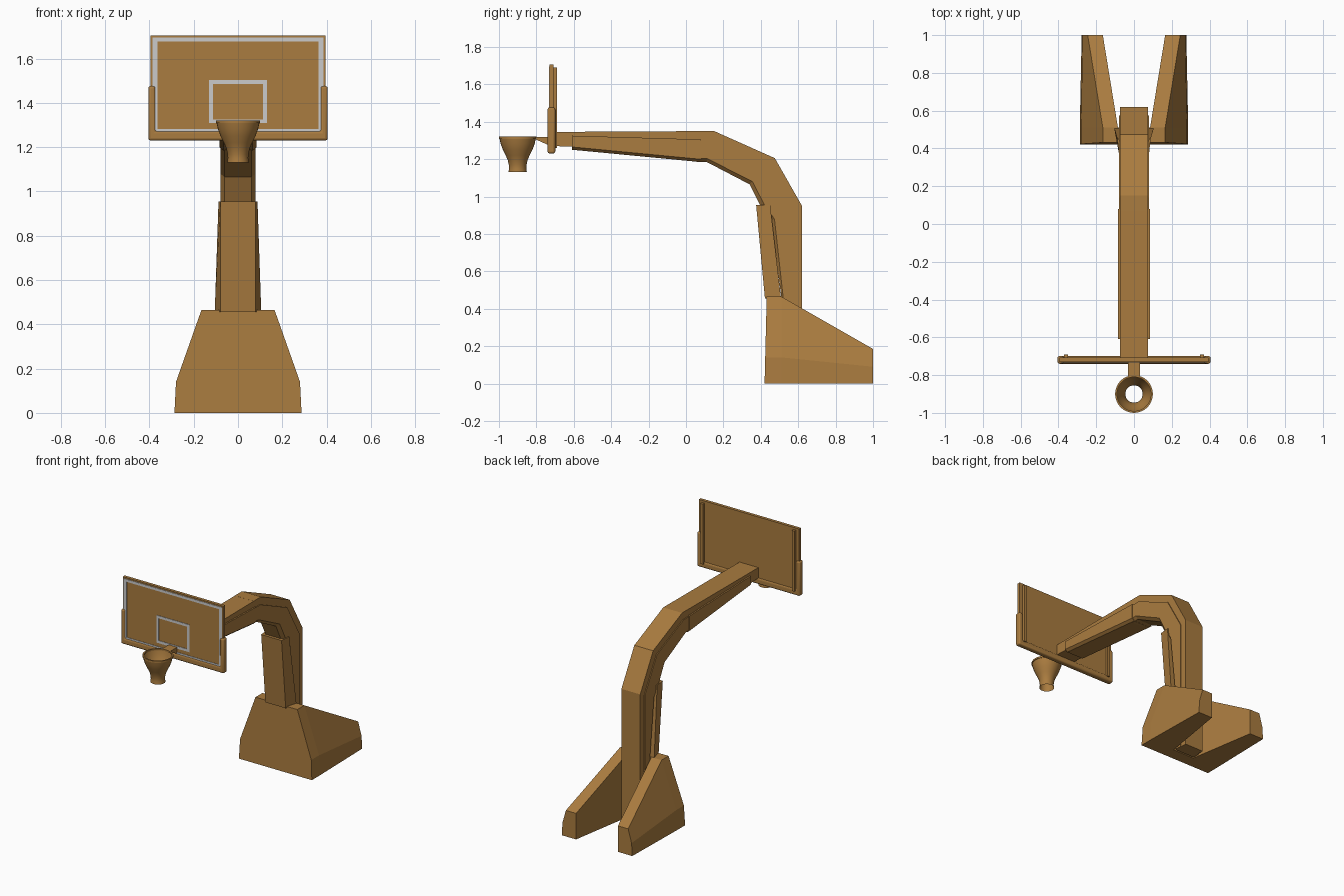
import bpy, bmesh
from math import sin, cos, tau

if "Cube" in bpy.data.objects:
    bpy.data.objects.remove(bpy.data.objects["Cube"])


def material(name, rgb):
    m = bpy.data.materials.new(name)
    m.diffuse_color = (*rgb, 1)
    m.use_nodes = True
    m.node_tree.nodes["Principled BSDF"].inputs["Base Color"].default_value = m.diffuse_color
    return m


BROWN = material("brown", (0.40, 0.20, 0.05))
WHITE = material("line_grey", (0.55, 0.55, 0.55))


def loft(name, rings, mat=BROWN, caps=True):
    """Skin closed rings of (x, y, z) points in order."""
    bm = bmesh.new()
    vs = [[bm.verts.new(p) for p in r] for r in rings]
    n = len(rings[0])
    for a, b in zip(vs, vs[1:]):
        for i in range(n):
            j = (i + 1) % n
            bm.faces.new((a[i], a[j], b[j], b[i]))
    if caps:
        bm.faces.new(vs[0][::-1])
        bm.faces.new(vs[-1])
    bmesh.ops.recalc_face_normals(bm, faces=bm.faces)
    me = bpy.data.meshes.new(name)
    bm.to_mesh(me)
    bm.free()
    me.materials.append(mat)
    ob = bpy.data.objects.new(name, me)
    bpy.context.collection.objects.link(ob)
    return ob


def box(name, x0, x1, y0, y1, z0, z1, mat=BROWN):
    return loft(name, [[(x0, y, z0), (x1, y, z0), (x1, y, z1), (x0, y, z1)] for y in (y0, y1)], mat)


def smooth(ob):
    bpy.ops.object.select_all(action='DESELECT')
    ob.select_set(True)
    bpy.context.view_layer.objects.active = ob
    bpy.ops.object.shade_smooth_by_angle(angle=0.7)


# Base: front block and two splayed rear legs
half = [(0.287, 0), (0.28, 0.14), (0.165, 0.465)]
section = half + [(-x, z) for x, z in half[::-1]]
loft("base_front", [[(x, y + lean * z, z) for x, z in section]
                    for y, lean in ((0.42, 0.025), (0.51, 0))])
near = [(0.287, 0), (0.28, 0.14), (0.165, 0.465), (0.085, 0.465), (0.085, 0)]
far = [(0.277, 0), (0.272, 0.09), (0.245, 0.185), (0.165, 0.185), (0.165, 0)]
for side, s in (("left", -1), ("right", 1)):
    loft("base_leg_" + side, [[(s * x, 0.51, z) for x, z in near],
                              [(s * x, 1.0, z) for x, z in far]])

# Mast: stations of outer, rim and inner edge points (y, z)
stations = [
    ((0.62, 0.0), (0.575, 0.0), (0.52, 0.0)),
    ((0.62, 0.46), (0.575, 0.46), (0.51, 0.46)),
    ((0.62, 0.95), (0.575, 0.93), (0.455, 0.87)),
    ((0.591, 1.001), (0.548, 0.977), (0.395, 0.955)),
    ((0.475, 1.205), (0.44, 1.165), (0.34, 1.065)),
    ((0.15, 1.35), (0.14, 1.30), (0.11, 1.185)),
    ((0.07, 1.35), (0.07, 1.30), (0.055, 1.185)),
]
band, body = [], []
for o, m, i in stations:
    k = (i[0] + (m[0] - i[0]) * 0.15, i[1] + (m[1] - i[1]) * 0.15)
    band.append([(-0.074, *o), (0.074, *o), (0.074, *m), (-0.074, *m)])
    body.append([(-0.08, *m), (0.08, *m), (0.08, *k), (0.06, *i), (-0.06, *i), (-0.08, *k)])
loft("mast_outer_band", band)
loft("mast_body", body)

# Tapered cover in front of the mast
loft("mast_front_cover", [
    [(-0.08, yf, z), (0.08, yf, z), (w, yb, z), (-w, yb, z)]
    for z, yf, yb, w in ((0.455, 0.422, 0.508, 0.105), (0.955, 0.375, 0.45, 0.088))])

# Arm: top beam running to the board and wider tapered lower body
loft("arm_beam", [[(-0.074, y, z0), (0.074, y, z0), (0.074, y, z1), (-0.074, y, z1)]
                  for y, z0, z1 in ((0.15, 1.24, 1.35), (-0.58, 1.265, 1.346), (-0.71, 1.27, 1.345))])
loft("arm_body", [[(-0.084, y, t), (0.084, y, t), (0.084, y, b + 0.015),
                   (0.066, y, b), (-0.066, y, b), (-0.084, y, b + 0.015)]
                  for y, t, b in ((0.08, 1.305, 1.184), (-0.61, 1.325, 1.25))])

# Backboard with rear stiffeners
box("backboard", -0.395, 0.395, -0.73, -0.708, 1.24, 1.705)
for side, s in (("left", -1), ("right", 1)):
    box("board_stiffener_" + side, s * 0.36 - 0.01, s * 0.36 + 0.01, -0.709, -0.69, 1.26, 1.69)


# Painted lines
def frame(name, w, z0, z1, t, tb):
    y0, y1 = -0.733, -0.729
    box(name + "_left", -w, t - w, y0, y1, z0, z1, WHITE)
    box(name + "_right", w - t, w, y0, y1, z0, z1, WHITE)
    box(name + "_top", t - w, w - t, y0, y1, z1 - 0.018, z1, WHITE)
    box(name + "_bottom", t - w, w - t, y0, y1, z0, z0 + tb, WHITE)


frame("border_line", 0.387, 1.265, 1.695, 0.024, 0.017)
frame("target_line", 0.13, 1.308, 1.503, 0.018, 0.018)

# Rounded U-shaped edge pad
u = [(-0.405, 1.476), (-0.405, 1.23), (0.405, 1.23), (0.405, 1.476),
     (0.373, 1.476), (0.373, 1.272), (-0.373, 1.272), (-0.373, 1.476)]
pad = loft("edge_pad", [[(x, y, z) for x, z in u] for y in (-0.74, -0.699)])
bev = pad.modifiers.new("round", 'BEVEL')
bev.width, bev.segments = 0.011, 3
smooth(pad)

# Hoop rim, net and bracket
N, CY = 32, -0.9


def ring(r, z):
    return [(r * cos(tau * i / N), CY + r * sin(tau * i / N), z) for i in range(N)]


rim = [(0.1, 1.32), (0.1, 1.308), (0.09, 1.308), (0.09, 1.32), (0.1, 1.32)]
smooth(loft("hoop_rim", [ring(*p) for p in rim], caps=False))
net = [(0.097, 1.31), (0.091, 1.282), (0.079, 1.25), (0.064, 1.22),
       (0.053, 1.195), (0.047, 1.168), (0.046, 1.15), (0.049, 1.13)]
smooth(loft("net", [ring(*p) for p in net], caps=False))
loft("hoop_bracket", [[(-0.033, y, z0), (0.033, y, z0), (0.033, y, 1.318), (-0.033, y, 1.318)]
                      for y, z0 in ((-0.805, 1.306), (-0.725, 1.27))])
